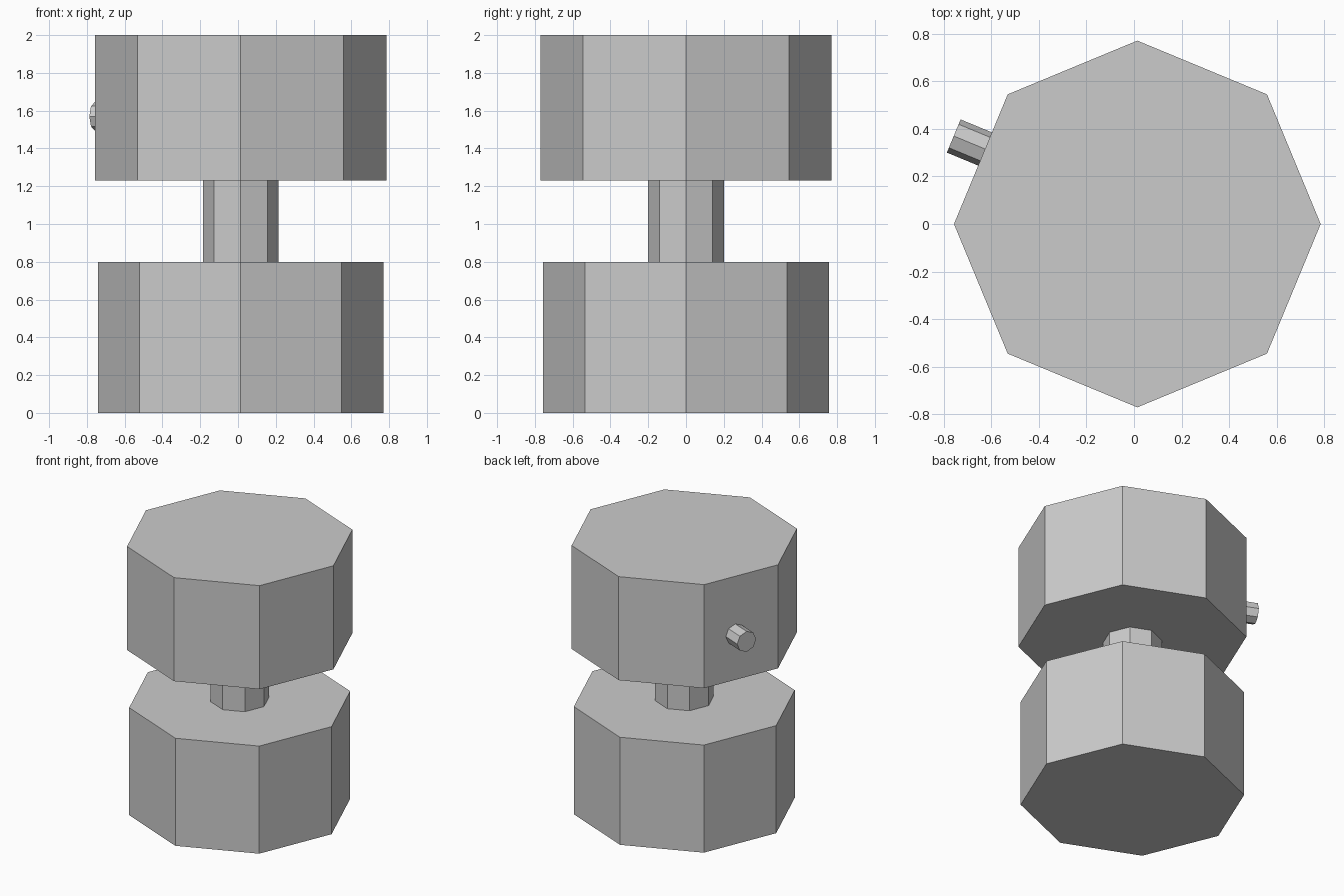
import bpy
from math import radians, sin, cos

if "Cube" in bpy.data.objects:
    bpy.data.objects.remove(bpy.data.objects["Cube"])


def prism(name, radius, length, center, rotation=(0, 0, 0)):
    bpy.ops.mesh.primitive_cylinder_add(vertices=8, radius=radius, depth=length,
                                        location=center, rotation=rotation)
    bpy.context.object.name = name


AXIS_X = 0.014

# Stacked octagonal body
for name, radius, z0, z1 in (("lower_drum", 0.756, 0.0, 0.80),
                             ("neck", 0.20, 0.80, 1.23),
                             ("upper_drum", 0.771, 1.23, 2.0)):
    prism(name, radius, z1 - z0, (AXIS_X, 0, (z0 + z1) / 2))

# Small peg standing out of the back left face of the upper drum
angle = radians(157.5)
length = 0.18
tip = (-0.758, 0.37)
prism("side_peg", 0.0755, length,
      (tip[0] - cos(angle) * length / 2, tip[1] - sin(angle) * length / 2, 1.57),
      (0, radians(90), angle))
